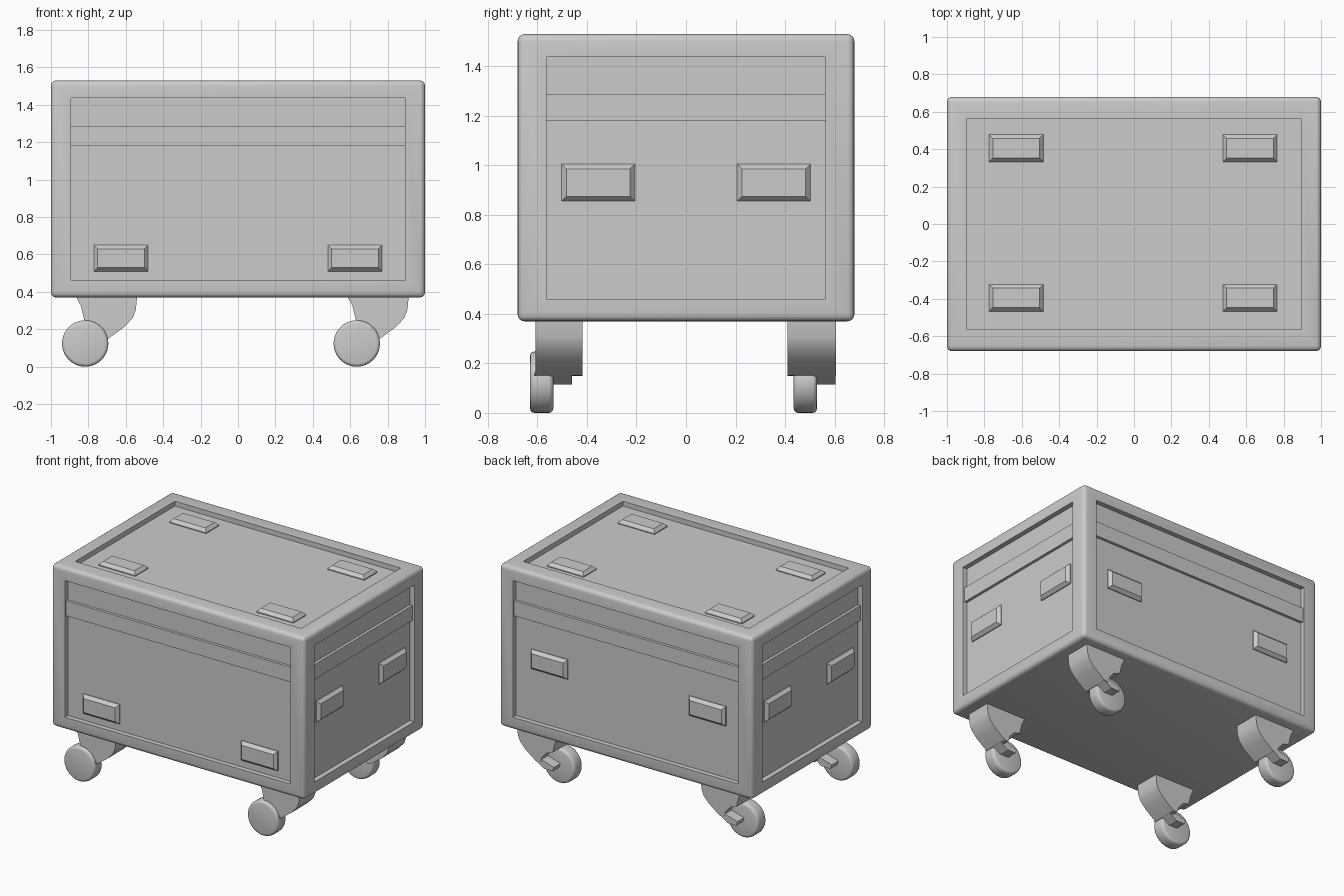
import bpy, bmesh
from math import radians
from mathutils import Vector, Matrix

if "Cube" in bpy.data.objects:
    bpy.data.objects.remove(bpy.data.objects["Cube"])

HX, HY, Z0, Z1 = 1.0, 0.68, 0.37, 1.53   # case half sizes and heights
DEPTH = 0.035                            # recess depth of the panels


def finish(name, bm, angle=30):
    bmesh.ops.recalc_face_normals(bm, faces=bm.faces)
    me = bpy.data.meshes.new(name)
    bm.to_mesh(me)
    bm.free()
    ob = bpy.data.objects.new(name, me)
    bpy.context.collection.objects.link(ob)
    bpy.ops.object.select_all(action='DESELECT')
    ob.select_set(True)
    bpy.context.view_layer.objects.active = ob
    bpy.ops.object.shade_smooth_by_angle(angle=radians(angle))
    return ob


def extrude_profile(name, pts, y0, y1):
    """Solid from an x-z outline between two y positions."""
    bm = bmesh.new()
    face = bm.faces.new([bm.verts.new((x, y0, z)) for x, z in pts])
    geom = bmesh.ops.extrude_face_region(bm, geom=[face])['geom']
    bmesh.ops.translate(bm, vec=(0, y1 - y0, 0),
                        verts=[g for g in geom if isinstance(g, bmesh.types.BMVert)])
    return finish(name, bm)


def box(name, lo, hi):
    bm = bmesh.new()
    bmesh.ops.create_cube(bm, size=1)
    lo, hi = Vector(lo), Vector(hi)
    for v in bm.verts:
        v.co = [(a + b) / 2 + c * (b - a) for a, b, c in zip(lo, hi, v.co)]
    return finish(name, bm)


def plate(name, centre, u, v, n, w, h):
    """Raised plate with sloping sides, lying on a recessed panel."""
    bm = bmesh.new()
    c, u, v, n = map(Vector, (centre, u, v, n))
    rings = []
    for inset, lift in ((0, -0.003), (0, 0.006), (0.02, 0.028)):
        rings.append([bm.verts.new(c + u * sx * (w / 2 - inset) + v * sy * (h / 2 - inset) + n * lift)
                      for sx, sy in ((-1, -1), (1, -1), (1, 1), (-1, 1))])
    for a, b in zip(rings, rings[1:]):
        for i in range(4):
            j = (i + 1) % 4
            bm.faces.new((a[i], a[j], b[j], b[i]))
    bm.faces.new(rings[0])
    bm.faces.new(rings[-1])
    return finish(name, bm, 20)


# case body: rounded box with recessed panels on all sides but the bottom
bm = bmesh.new()
bmesh.ops.create_cube(bm, size=2)
for v in bm.verts:
    v.co = (v.co.x * HX, v.co.y * HY, Z1 if v.co.z > 0 else Z0)
bm.normal_update()
outer = list(bm.edges)
panels = [f for f in bm.faces if f.normal.z > -0.5]
bmesh.ops.inset_individual(bm, faces=panels, thickness=0.1)
for f in panels:
    n = f.normal.copy()
    for v in f.verts:
        x, y, z = v.co
        if abs(n.x) < 0.5:
            v.co.x = 0.893 if x > 0 else -0.893
        if abs(n.y) < 0.5:
            v.co.y = 0.563 if y > 0 else -0.563
        if abs(n.z) < 0.5:
            v.co.z = 1.437 if z > 1 else 0.46
for f in bmesh.ops.extrude_discrete_faces(bm, faces=panels)['faces']:
    bmesh.ops.translate(bm, verts=f.verts, vec=-f.normal.copy() * DEPTH)
bmesh.ops.bevel(bm, geom=outer, offset=0.028, segments=4, profile=0.5, affect='EDGES')
finish("case_body", bm)

# lid bands crossing the four side panels
for s, side in ((-1, "a"), (1, "b")):
    ys = sorted((s * (HY - DEPTH - 0.003), s * (HY - 0.015)))
    box("lid_band_long_" + side, (-0.893, ys[0], 1.18), (0.893, ys[1], 1.287))
    xs = sorted((s * (HX - DEPTH - 0.003), s * (HX - 0.015)))
    box("lid_band_short_" + side, (xs[0], -0.563, 1.18), (xs[1], 0.563, 1.287))

# raised plates on the panels
X, Y, Z = (1, 0, 0), (0, 1, 0), (0, 0, 1)
for s in (-1, 1):
    cx = s * 0.625
    plate("front_plate", (cx, -HY + DEPTH, 0.58), X, Z, (0, -1, 0), 0.29, 0.14)
    plate("back_plate", (cx, HY - DEPTH, 0.90), X, Z, Y, 0.29, 0.14)
    for t in (-1, 1):
        plate("top_plate", (cx - 0.005, t * 0.4 + 0.005, Z1 - DEPTH), X, Y, Z, 0.29, 0.145)
        plate("side_plate", (s * (HX - DEPTH), t * 0.355, 0.93), Y, Z, (s, 0, 0), 0.296, 0.15)

# casters, all trailing the same way
FORK = [(-0.865, 0.372), (-0.84, 0.325), (-0.822, 0.25), (-0.775, 0.235),
        (-0.738, 0.195), (-0.722, 0.15), (-0.69, 0.152), (-0.605, 0.215),
        (-0.562, 0.262), (-0.546, 0.305), (-0.54, 0.372)]
ARM = [(-0.83, 0.145), (-0.82, 0.115), (-0.75, 0.115), (-0.688, 0.156), (-0.71, 0.18)]
for dx in (0, 1.452):
    for row, fork_y, arm_y in (("front", (-0.607, -0.418), (-0.615, -0.46)),
                               ("back", (0.41, 0.605), (0.45, 0.603))):
        extrude_profile(row + "_caster_fork", [(x + dx, z) for x, z in FORK], *fork_y)
        extrude_profile(row + "_caster_arm", [(x + dx, z) for x, z in ARM], *arm_y)
        wheel_y = -0.583 if row == "front" else 0.482
        bm = bmesh.new()
        bmesh.ops.create_cone(bm, cap_ends=True, segments=40, radius1=0.124, radius2=0.124, depth=0.094,
                              matrix=Matrix.Translation((-0.817 + dx, wheel_y, 0.124))
                              @ Matrix.Rotation(radians(90), 4, 'X'))
        rims = [e for e in bm.edges if any(len(f.verts) > 4 for f in e.link_faces)]
        bmesh.ops.bevel(bm, geom=rims, offset=0.018, segments=3, profile=0.5, affect='EDGES')
        finish(row + "_caster_wheel", bm, 40)
